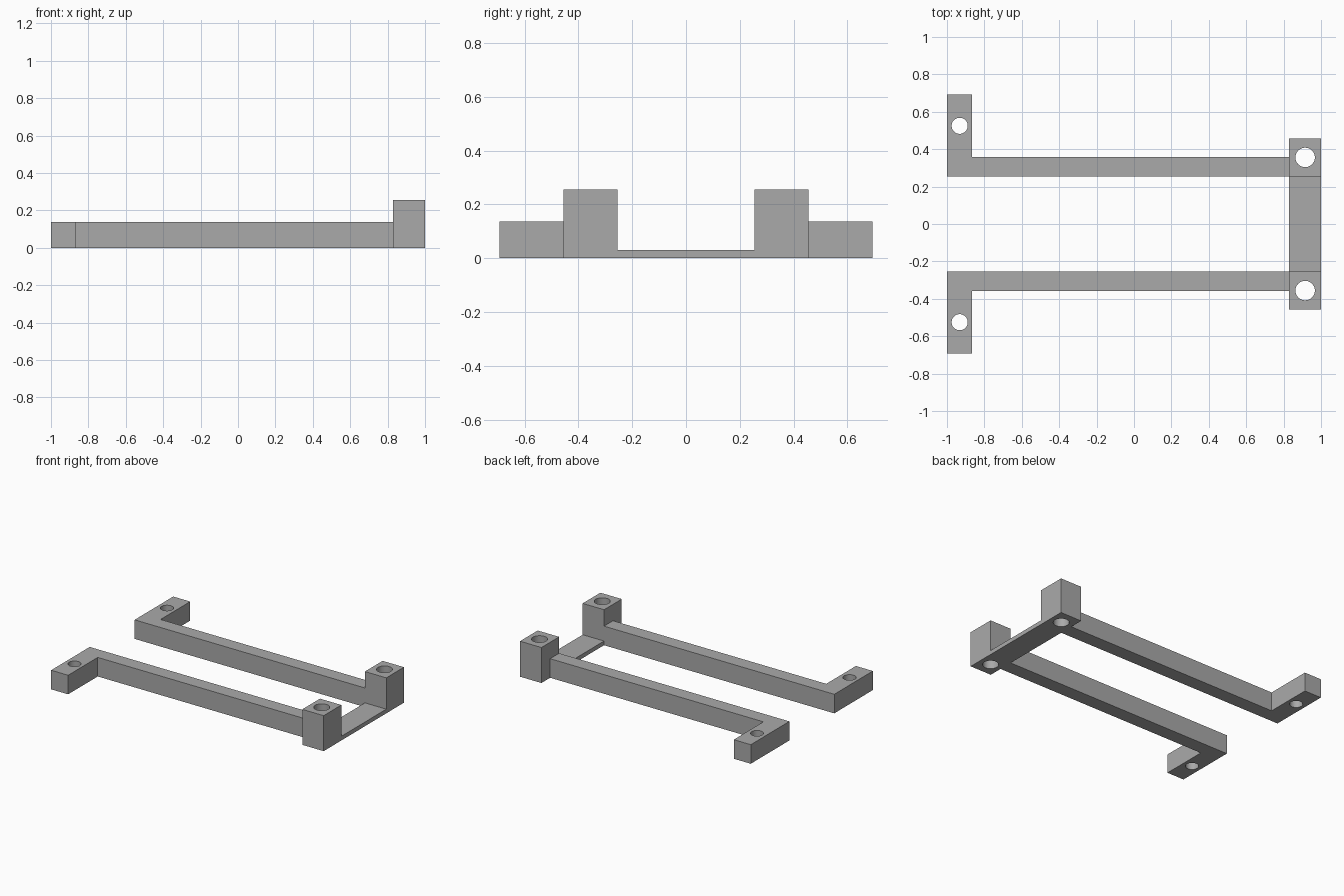
import bpy
import bmesh

cube = bpy.data.objects.get("Cube")
if cube:
    bpy.data.objects.remove(cube, do_unlink=True)

grey = bpy.data.materials.new("plain grey")
grey.use_nodes = True
grey.diffuse_color = (0.4, 0.4, 0.4, 1)
grey.node_tree.nodes["Principled BSDF"].inputs["Base Color"].default_value = (0.4, 0.4, 0.4, 1)


def prism(name, outline, height):
    """Extrude a flat outline up from the ground."""
    bm = bmesh.new()
    face = bm.faces.new([bm.verts.new((x, y, 0)) for x, y in outline])
    top = bmesh.ops.extrude_face_region(bm, geom=[face])["geom"]
    verts = [v for v in top if isinstance(v, bmesh.types.BMVert)]
    bmesh.ops.translate(bm, verts=verts, vec=(0, 0, height))
    bmesh.ops.recalc_face_normals(bm, faces=bm.faces)
    mesh = bpy.data.meshes.new(name)
    bm.to_mesh(mesh)
    bm.free()
    mesh.materials.append(grey)
    obj = bpy.data.objects.new(name, mesh)
    bpy.context.collection.objects.link(obj)
    return obj


def rectangle(x0, x1, y0, y1):
    return [(x0, y0), (x1, y0), (x1, y1), (x0, y1)]


def drill(obj, x, y, radius):
    """Cut a vertical screw hole right through a part."""
    bpy.ops.mesh.primitive_cylinder_add(vertices=48, radius=radius, depth=1, location=(x, y, 0))
    cutter = bpy.context.object
    cutter.hide_render = True
    cutter.data.materials.append(grey)
    mod = obj.modifiers.new("hole", "BOOLEAN")
    mod.operation = "DIFFERENCE"
    mod.solver = "EXACT"
    mod.object = cutter
    bpy.ops.object.select_all(action="DESELECT")
    obj.select_set(True)
    bpy.context.view_layer.objects.active = obj
    bpy.ops.object.modifier_apply(modifier=mod.name)
    bpy.data.objects.remove(cutter, do_unlink=True)
    bpy.ops.object.shade_smooth_by_angle()


inner, rail_outer, post_outer, foot_outer = 0.255, 0.357, 0.456, 0.693
post_x, foot_x = 0.83, -0.865

for side, label in ((1, "back"), (-1, "front")):
    # Rail with an outward foot at its right end
    outline = [(-1, inner), (post_x, inner), (post_x, rail_outer),
               (foot_x, rail_outer), (foot_x, foot_outer), (-1, foot_outer)]
    rail = prism(label + "_rail", [(x, side * y) for x, y in outline], 0.137)
    drill(rail, -0.932, side * 0.525, 0.043)

    # Tall mounting post
    post = prism(label + "_post", rectangle(post_x, 1, side * inner, side * post_outer), 0.255)
    drill(post, 0.915, side * 0.356, 0.052)

# Thin strip joining the posts
prism("cross_strip", rectangle(post_x, 1, -inner, inner), 0.03)
